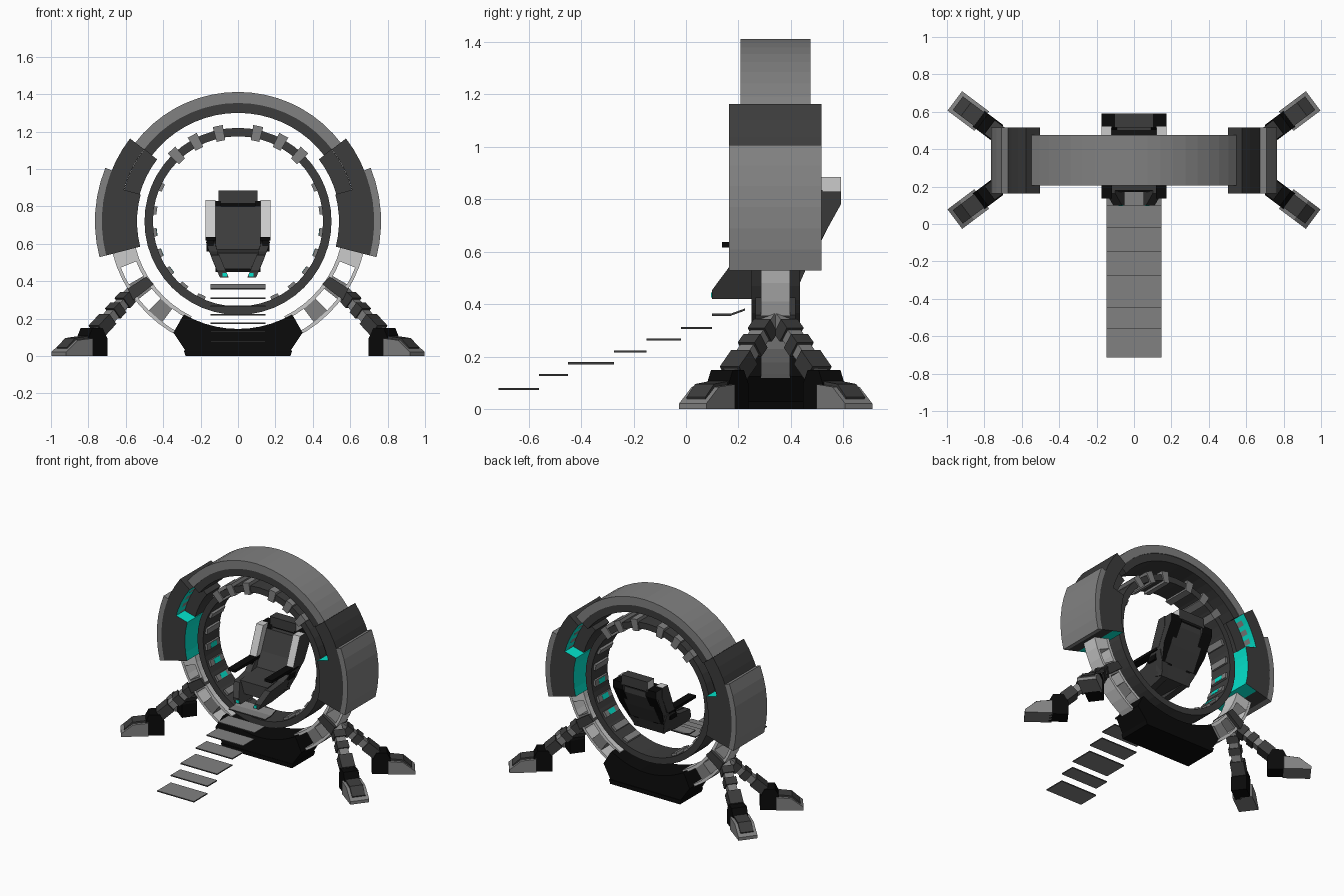
import bpy, bmesh, math

if "Cube" in bpy.data.objects:
    bpy.data.objects.remove(bpy.data.objects["Cube"])

CZ, CY = 0.72, 0.342          # ring centre height and depth


def mat(name, r, g, b):
    m = bpy.data.materials.new(name)
    m.diffuse_color = (r, g, b, 1)
    m.use_nodes = True
    m.node_tree.nodes["Principled BSDF"].inputs["Base Color"].default_value = m.diffuse_color
    return m


BLACK = mat("black", .003, .003, .003)
DARK = mat("dark grey", .045, .045, .045)
GREY = mat("mid grey", .22, .22, .22)
LIGHT = mat("light grey", .6, .6, .6)
TEAL = mat("teal", .001, .76, .6)


def finish(bm, name, m, rule=None, m2=None):
    bmesh.ops.recalc_face_normals(bm, faces=bm.faces)
    me = bpy.data.meshes.new(name)
    me.materials.append(m)
    if m2:
        me.materials.append(m2)
        for f in bm.faces:
            f.material_index = int(bool(rule(f.normal, f.calc_center_median())))
    bm.to_mesh(me)
    bm.free()
    ob = bpy.data.objects.new(name, me)
    bpy.context.collection.objects.link(ob)
    return ob


def arc(name, r0, r1, y0, y1, a0, a1, n, m, s=1, rule=None, m2=None):
    """Rectangular section swept about the ring centre; s=-1 mirrors it in x."""
    bm = bmesh.new()
    full = a1 - a0 >= 360
    rows = []
    for i in range(n if full else n + 1):
        a = math.radians(a0 + (a1 - a0) * i / n)
        rows.append([bm.verts.new((s * r * math.cos(a), y, CZ + r * math.sin(a)))
                     for r, y in ((r0, y0), (r1, y0), (r1, y1), (r0, y1))])
    for i in range(n):
        p, q = rows[i], rows[(i + 1) % len(rows)]
        for k in range(4):
            bm.faces.new((p[k], p[(k + 1) % 4], q[(k + 1) % 4], q[k]))
    if not full:
        bm.faces.new(rows[0])
        bm.faces.new(rows[-1][::-1])
    return finish(bm, name, m, rule, m2)


def prism(name, pts, h0, h1, m, place, rule=None, m2=None):
    """Extrude a 2D outline from h0 to h1; place maps (u, v, h) to xyz."""
    bm = bmesh.new()
    a = [bm.verts.new(place(u, v, h0)) for u, v in pts]
    b = [bm.verts.new(place(u, v, h1)) for u, v in pts]
    bm.faces.new(a)
    bm.faces.new(b[::-1])
    for i in range(len(pts)):
        j = (i + 1) % len(pts)
        bm.faces.new((a[i], a[j], b[j], b[i]))
    return finish(bm, name, m, rule, m2)


def rect(u0, u1, v0, v1):
    return [(u0, v0), (u1, v0), (u1, v1), (u0, v1)]


side = lambda u, v, h: (h, u, v)       # outline in yz, extruded along x
front = lambda u, v, h: (u, h, v)      # outline in xz, extruded along y

# Outer ring: grey outside, dark lining inside
arc("outer_ring", .633, .692, .207, .475, -10, 190, 34, GREY)
arc("outer_ring_lining", .58, .634, .212, .47, 37.5, 142.5, 18, DARK)


def inward(n, c):
    return n.x * c.x + n.z * (c.z - CZ) < -.3 * math.hypot(c.x, c.z - CZ)


def inner_and_ends(n, c):              # inner face and both end faces
    return inward(n, c) or abs(n.y) < .5 and abs(n.z) > .8


for s, tag in ((1, "right"), (-1, "left")):
    # Side housings with teal inner faces and a teal notch above
    arc(tag + "_housing", .633, .728, .163, .517, -14.5, 37.5, 9, DARK, s, inward, TEAL)
    arc(tag + "_housing_lower_inner", .54, .634, .163, .517, -14.5, 15.5, 5, DARK, s, inner_and_ends, TEAL)
    arc(tag + "_housing_upper_inner", .545, .632, .26, .42, 15.5, 37.5, 4, DARK, s)
    arc(tag + "_housing_cover", .727, .765, .163, .517, -14.5, 22, 6, GREY, s)
    # Open ladder frame under the housing
    for r0, r1 in ((.565, .585), (.674, .692)):
        arc(tag + "_frame_rail", r0, r1, .285, .397, -64, -14, 8, LIGHT, s)
    for a0, a1, m in ((-21.5, -14, LIGHT), (-38, -30, GREY), (-53, -45, GREY), (-66, -60, LIGHT)):
        arc(tag + "_frame_block", .58, .68, .287, .395, a0, a1, 2, m, s)
    # Hip block carrying both legs of a side
    hip = [(.45, .385), (.49, .425), (.59, .36), (.56, .30)]
    prism(tag + "_hip", [(s * x, z) for x, z in hip], .265, .418, DARK, front)

# Inner ring with clips and slats
arc("inner_ring", .455, .5, .25, .435, 0, 360, 48, DARK)
for s in (1, -1):
    for a in (78, 62, 47):
        arc("ring_clip", .44, .522, .24, .445, a - 3, a + 3, 1, GREY, s)
    for a in (24, 7.5, -7.5, -22, -36, -50, -64):
        arc("ring_slat", .438, .46, .27, .415, a - 2.8, a + 2.8, 1, GREY, s)
        if -40 < a < 0:
            arc("ring_light", .4365, .44, .31, .375, a - 2.2, a + 2.2, 1, TEAL, s)

# Base block cradling the ring
ark = [(.575 * math.sin(math.radians(a)), CZ - .575 * math.cos(math.radians(a)))
       for a in range(-30, 31, 6)]
base = [(-.345, .125), (-.265, .005), (.265, .005), (.345, .125), (.3, .205)] + ark[::-1] + [(-.3, .205)]


def flare(u, v, h):                    # wider in depth near the floor
    return (u, CY + h * (1 + .25 * (1 - min(v, .2) / .2)), v)


prism("base_block", base, -.1, .1, BLACK, flare)
prism("base_foot_plate", [(-.28, 0), (.28, 0), (.29, .03), (-.29, .03)], .218, .468, BLACK, front)

# Four jointed legs with feet
for sx, sy, tag in ((1, 1, "back_right"), (-1, 1, "back_left"),
                    (1, -1, "front_right"), (-1, -1, "front_left")):
    def leg(u, v, h, sx=sx, sy=sy):    # u outward along the leg, v up, h sideways
        return (sx * (.55 + .8 * u - .6 * h), CY + sy * (.01 + .6 * u + .8 * h), v)

    def tilted(u, v, h, leg=leg):      # u along the sloping shin, v across it
        du, dv = .27, -.235
        k = math.hypot(du, dv)
        return leg(-.01 + (du * u - dv * v) / k, .365 + (dv * u + du * v) / k, h)

    prism(tag + "_leg_shin", rect(.02, .35, -.026, .026), -.031, .031, GREY, tilted)
    for u0, u1, w in ((.075, .125, .04), (.16, .21, .04), (.255, .35, .046)):
        prism(tag + "_leg_armour", rect(u0, u1, -.034, .036), -w, w, DARK, tilted)
    prism(tag + "_foot_ankle", [(.225, 0), (.35, 0), (.35, .1), (.325, .15), (.255, .15), (.225, .095)],
          -.052, .052, BLACK, leg)
    prism(tag + "_foot_toe", [(.33, 0), (.51, 0), (.51, .022), (.43, .085), (.33, .095)],
          -.065, .065, GREY, leg)
    prism(tag + "_foot_cap", [(.335, .07), (.487, .035), (.49, .046), (.435, .096), (.335, .108)],
          -.045, .045, DARK, leg)


def step_edge(n, c):
    return abs(n.z) < .5


# Steps, thin floating plates
for y0, y1, z in ((-.715, -.56, .077), (-.56, -.45, .13), (-.45, -.275, .175),
                  (-.275, -.15, .22), (-.15, -.02, .265), (-.02, .10, .31)):
    prism("step", rect(y0, y1, z - .004, z + .004), -.147, .147, GREY, side, step_edge, DARK)
prism("top_step", [(.10, .356), (.17, .356), (.225, .376), (.225, .384), (.17, .364), (.10, .364)],
      -.147, .147, GREY, side, step_edge, DARK)

# Seat: backrest, cushion and headrest
prism("seat_backrest", [(.36, .47), (.42, .45), (.455, .53), (.52, .65), (.575, .76), (.575, .80),
                        (.50, .80), (.44, .66), (.37, .56)], -.12, .12, DARK, side)
prism("seat_cushion", [(.17, .465), (.42, .45), (.44, .53), (.38, .57), (.18, .55)],
      -.11, .11, DARK, side)
prism("seat_headrest", rect(.515, .59, .815, .885), -.105, .105, DARK, side,
      lambda n, c: abs(n.x) > .5, LIGHT)
prism("seat_headrest_post", rect(.535, .57, .79, .82), -.09, .09, BLACK, side)

for s, tag in ((1, "right"), (-1, "left")):
    def flank(u, v, h, s=s):           # narrows toward the bottom
        t = min(1, max(0, (.6 - v) / .18))
        return (s * (h - .075 * t), u, v)

    # Side bolsters, leg rests, armrests
    prism(tag + "_seat_bolster", [(.38, .63), (.46, .63), (.52, .76), (.52, .835), (.46, .835), (.41, .71)],
          .12 * s, .175 * s, LIGHT, side, lambda n, c: n.x * c.x > .05 or n.y > .3, DARK)
    prism(tag + "_seat_back_shell", [(.42, .45), (.45, .52), (.515, .645), (.59, .78), (.59, .83),
                                     (.515, .83), (.44, .63), (.38, .5)], .09, .173, BLACK, flank,
          lambda n, c: abs(n.x) > .5, DARK)
    prism(tag + "_leg_rest", [(.10, .42), (.25, .42), (.42, .45), (.46, .54), (.47, .61), (.38, .61),
                              (.30, .56), (.163, .54), (.10, .455)], .125, .172, DARK, flank)
    prism(tag + "_leg_rest_light", rect(.095, .101, .425, .445), .06 * s, .083 * s, TEAL, side)
    prism(tag + "_armrest", rect(.137, .44, .617, .637), .118 * s, .175 * s, BLACK, side)
    prism(tag + "_armrest_post", [(.34, .56), (.41, .56), (.43, .62), (.36, .62)],
          .13 * s, .168 * s, BLACK, side)
